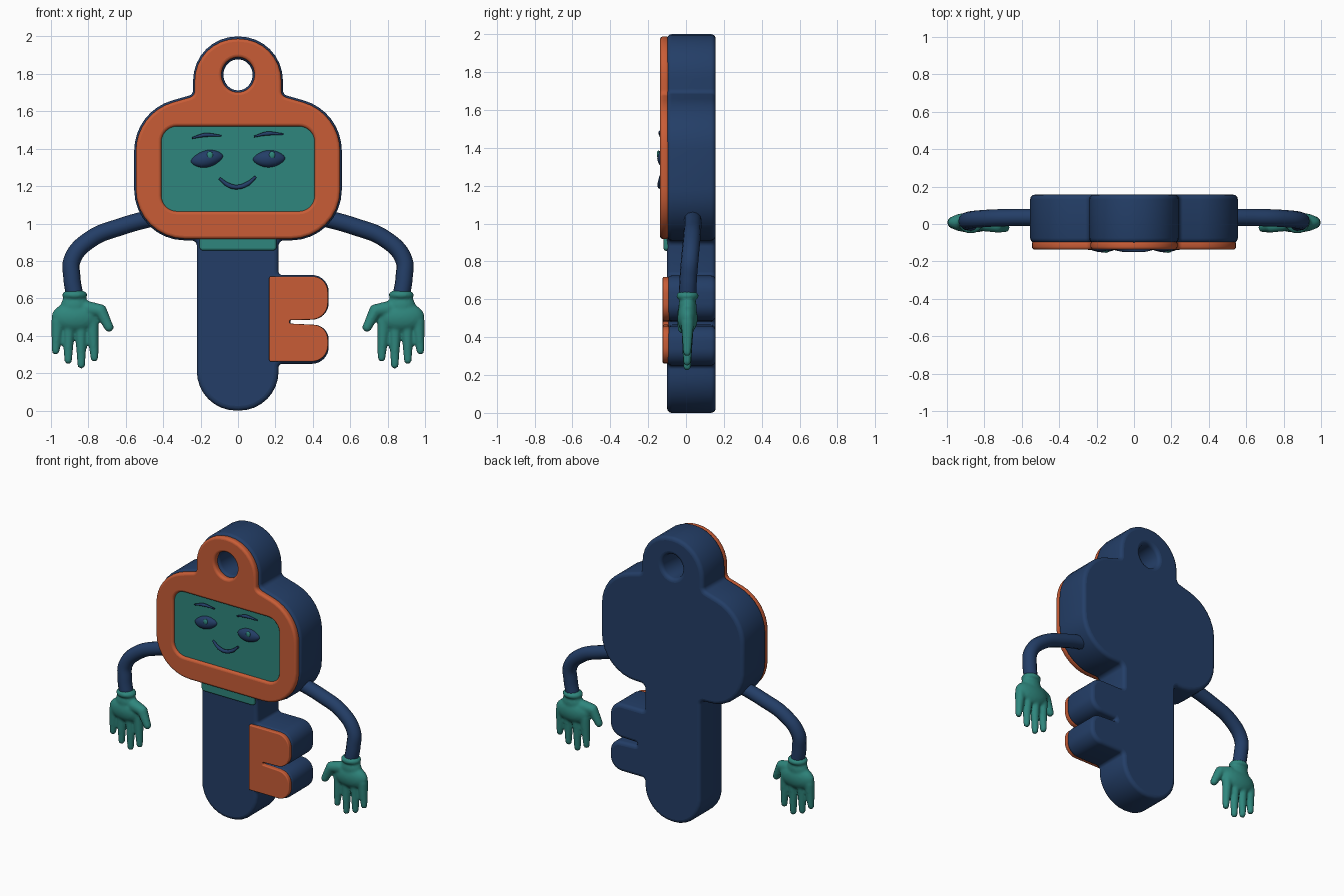
import bpy, bmesh, math
from mathutils import Vector, Matrix

cube = bpy.data.objects.get("Cube")
if cube:
    bpy.data.objects.remove(cube, do_unlink=True)


def material(name, rgb):
    m = bpy.data.materials.new(name)
    m.use_nodes = True
    m.diffuse_color = (*rgb, 1)
    m.node_tree.nodes["Principled BSDF"].inputs["Base Color"].default_value = (*rgb, 1)
    return m


NAVY = material("navy", (0.017, 0.048, 0.135))
ORANGE = material("orange", (0.58, 0.108, 0.037))
TEAL = material("teal", (0.028, 0.24, 0.205))


def add_object(name, data, mat):
    ob = bpy.data.objects.new(name, data)
    bpy.context.collection.objects.link(ob)
    data.materials.append(mat)
    return ob


def bake(ob, angle=40):
    """Turn a curve or modified object into a plain smooth mesh."""
    bpy.ops.object.select_all(action='DESELECT')
    ob.select_set(True)
    bpy.context.view_layer.objects.active = ob
    bpy.ops.object.convert(target='MESH')
    bpy.ops.object.shade_smooth_by_angle(angle=math.radians(angle))
    return ob


def rounded(corners, steps=8):
    """Polygon of (x, z, radius) corners with every corner filleted."""
    out = []
    for i, (x, z, r) in enumerate(corners):
        p = Vector((x, z))
        a = (Vector(corners[i - 1][:2]) - p).normalized()
        b = (Vector(corners[(i + 1) % len(corners)][:2]) - p).normalized()
        half = a.angle(b) / 2
        sweep = math.pi - 2 * half
        centre = p + (a + b).normalized() * r / math.sin(half)
        start = p + a * r / math.tan(half) - centre
        end = p + b * r / math.tan(half) - centre
        for k in range(steps + 1):
            t = k / steps
            out.append(centre + (start * math.sin((1 - t) * sweep)
                                 + end * math.sin(t * sweep)) / math.sin(sweep))
    return out


def mirrored(right):
    return right + [(-x, z, r) for x, z, r in reversed(right)]


def rect(w, z0, z1, r):
    return rounded(mirrored([(w, z0, r), (w, z1, r)]))


def oval(z, rx, rz, n=40):
    return [Vector((rx * math.cos(i * math.tau / n), z + rz * math.sin(i * math.tau / n)))
            for i in range(n)]


def plate(name, outlines, front, back, bevel, mat):
    """Extruded outline (with holes) standing upright between two depths."""
    cu = bpy.data.curves.new(name, 'CURVE')
    cu.dimensions = '2D'
    cu.fill_mode = 'BOTH'
    cu.extrude = (back - front) / 2 - bevel
    cu.bevel_depth = bevel
    cu.offset = -bevel
    cu.bevel_resolution = 3
    for pts in outlines:
        sp = cu.splines.new('POLY')
        sp.points.add(len(pts) - 1)
        for q, p in zip(sp.points, pts):
            q.co = (p.x, p.y, 0, 1)
        sp.use_cyclic_u = True
    ob = bake(add_object(name, cu, mat))
    ob.data.transform(Matrix.Translation((0, (front + back) / 2, 0))
                      @ Matrix.Rotation(math.pi / 2, 4, 'X'))


def tube(name, pts, radius, mat, taper=1.0):
    """Round tube through the points, optionally thinner at its ends."""
    cu = bpy.data.curves.new(name, 'CURVE')
    cu.dimensions = '3D'
    cu.bevel_depth = radius
    cu.bevel_resolution = 4
    cu.resolution_u = 8
    cu.use_fill_caps = True
    sp = cu.splines.new('BEZIER')
    sp.bezier_points.add(len(pts) - 1)
    for i, (q, p) in enumerate(zip(sp.bezier_points, pts)):
        q.co = p
        q.handle_left_type = q.handle_right_type = 'AUTO'
        q.radius = taper if i in (0, len(pts) - 1) else 1
    bake(add_object(name, cu, mat))


def ball(bm, centre, size):
    return bmesh.ops.create_icosphere(
        bm, subdivisions=3, radius=1,
        matrix=Matrix.Translation(centre) @ Matrix.Diagonal((*size, 1)))["verts"]


def capsule(bm, a, b, r0, r1):
    """Tapered finger: a cone with a ball at each end."""
    a, b = Vector(a), Vector(b)
    ball(bm, a, (r0, r0, r0))
    ball(bm, b, (r1, r1, r1))
    turn = (b - a).to_track_quat('Z', 'Y').to_matrix().to_4x4()
    bmesh.ops.create_cone(bm, cap_ends=True, segments=20, radius1=r0, radius2=r1,
                          depth=(b - a).length,
                          matrix=Matrix.Translation((a + b) / 2) @ turn)


def mesh_object(name, bm, mat):
    me = bpy.data.meshes.new(name)
    bm.to_mesh(me)
    bm.free()
    return add_object(name, me, mat)


# Key body: shank, two teeth, head and hanging loop in one silhouette
teeth = [(0.485, 0.25, 0.09), (0.485, 0.455, 0.08), (0.28, 0.465, 0.006),
         (0.28, 0.483, 0.006), (0.485, 0.488, 0.09), (0.485, 0.725, 0.09)]
head = [(0.555, 0.91, 0.27), (0.555, 1.60, 0.28), (0.24, 1.69, 0.03), (0.24, 2.0, 0.235)]
body = ([(0.217, 0, 0.21), (0.217, 0.25, 0.02)] + teeth
        + [(0.217, 0.725, 0.02), (0.217, 0.91, 0.03)] + mirrored(head)
        + [(-0.22, 0.91, 0.03), (-0.22, 0, 0.21)])
plate("key_body", [rounded(body), oval(1.795, 0.078, 0.083)], -0.10, 0.157, 0.025, NAVY)

# Orange face frame, tooth plate, teal screen and collar
frame = [(0.546, 0.918, 0.262), (0.546, 1.592, 0.273), (0.232, 1.682, 0.035),
         (0.232, 1.988, 0.226)]
plate("face_frame", [rounded(mirrored(frame)), oval(1.795, 0.088, 0.093),
                     rect(0.41, 1.065, 1.52, 0.085)], -0.137, -0.09, 0.016, ORANGE)
plate("screen", [rect(0.425, 1.05, 1.535, 0.085)], -0.118, -0.09, 0.002, TEAL)
tooth_front = ([(0.167, 0.262, 0.01), (0.481, 0.262, 0.085)]
               + [(x - 0.004, z, r) for x, z, r in teeth[1:-1]]
               + [(0.481, 0.718, 0.085), (0.167, 0.718, 0.01)])
plate("tooth_plate", [rounded(tooth_front)], -0.123, -0.09, 0.006, ORANGE)
plate("collar", [rect(0.205, 0.856, 0.95, 0.018)], -0.118, -0.08, 0.012, TEAL)

# Face: almond eyes with glints, brows and a smile
for side, s in (("right", -1), ("left", 1)):
    bm = bmesh.new()
    for v in ball(bm, (0, 0, 0), (1, 1, 1)):
        x, y, z = v.co
        pinch = 0.55 + 0.45 * math.sqrt(max(0, 1 - x * x))
        v.co = (s * 0.166 + 0.087 * x, -0.116 + 0.036 * y * pinch,
                1.346 + 0.046 * z * pinch + (0.014 if s < 0 else 0.003) * x)
    bake(mesh_object(side + "_eye", bm, NAVY))
    bm = bmesh.new()
    ball(bm, (s * 0.166 + 0.016, -0.146, 1.366), (0.016, 0.008, 0.02))
    bake(mesh_object(side + "_eye_glint", bm, TEAL))
    lift = 0.008 if s > 0 else 0
    tube(side + "_brow", [(s * 0.166 + dx, -0.134, z + lift) for dx, z in
                          ((-0.08, 1.457), (-0.01, 1.473), (0.078, 1.469))], 0.011, NAVY, 0.4)
tube("smile", [(-0.10, -0.134, 1.242), (-0.05, -0.138, 1.205), (-0.005, -0.138, 1.195),
               (0.05, -0.138, 1.212), (0.095, -0.134, 1.25)], 0.012, NAVY, 0.6)

# Arms and fused hands, one per side
for side, s in (("right", -1), ("left", 1)):
    tube(side + "_arm", [(s * x, y, z) for x, y, z in
                         ((0.42, 0.035, 1.04), (0.62, 0.035, 0.985), (0.79, 0.03, 0.915),
                          (0.885, 0.02, 0.81), (0.888, 0.012, 0.71), (0.872, 0.008, 0.61))],
         0.046, NAVY)
    bm = bmesh.new()
    ball(bm, (s * 0.873, 0.008, 0.618), (0.068, 0.06, 0.03))
    ball(bm, (s * 0.873, 0.008, 0.56), (0.075, 0.048, 0.07))
    ball(bm, (s * 0.87, 0.008, 0.5), (0.128, 0.054, 0.082))
    for x, tip in ((0.975, 0.30), (0.908, 0.25), (0.838, 0.225), (0.768, 0.262)):
        capsule(bm, (s * (0.087 + x * 0.9), 0.008, 0.475), (s * x, 0.006, tip + 0.02),
                0.034, 0.021)
    capsule(bm, (s * 0.80, 0.0, 0.545), (s * 0.735, -0.012, 0.535), 0.04, 0.034)
    capsule(bm, (s * 0.735, -0.012, 0.535), (s * 0.69, -0.02, 0.445), 0.034, 0.025)
    hand = mesh_object(side + "_hand", bm, TEAL)
    fuse = hand.modifiers.new("fuse", 'REMESH')
    fuse.mode = 'VOXEL'
    fuse.voxel_size = 0.009
    hand.modifiers.new("soften", 'SMOOTH').iterations = 3
    bake(hand, 180)
